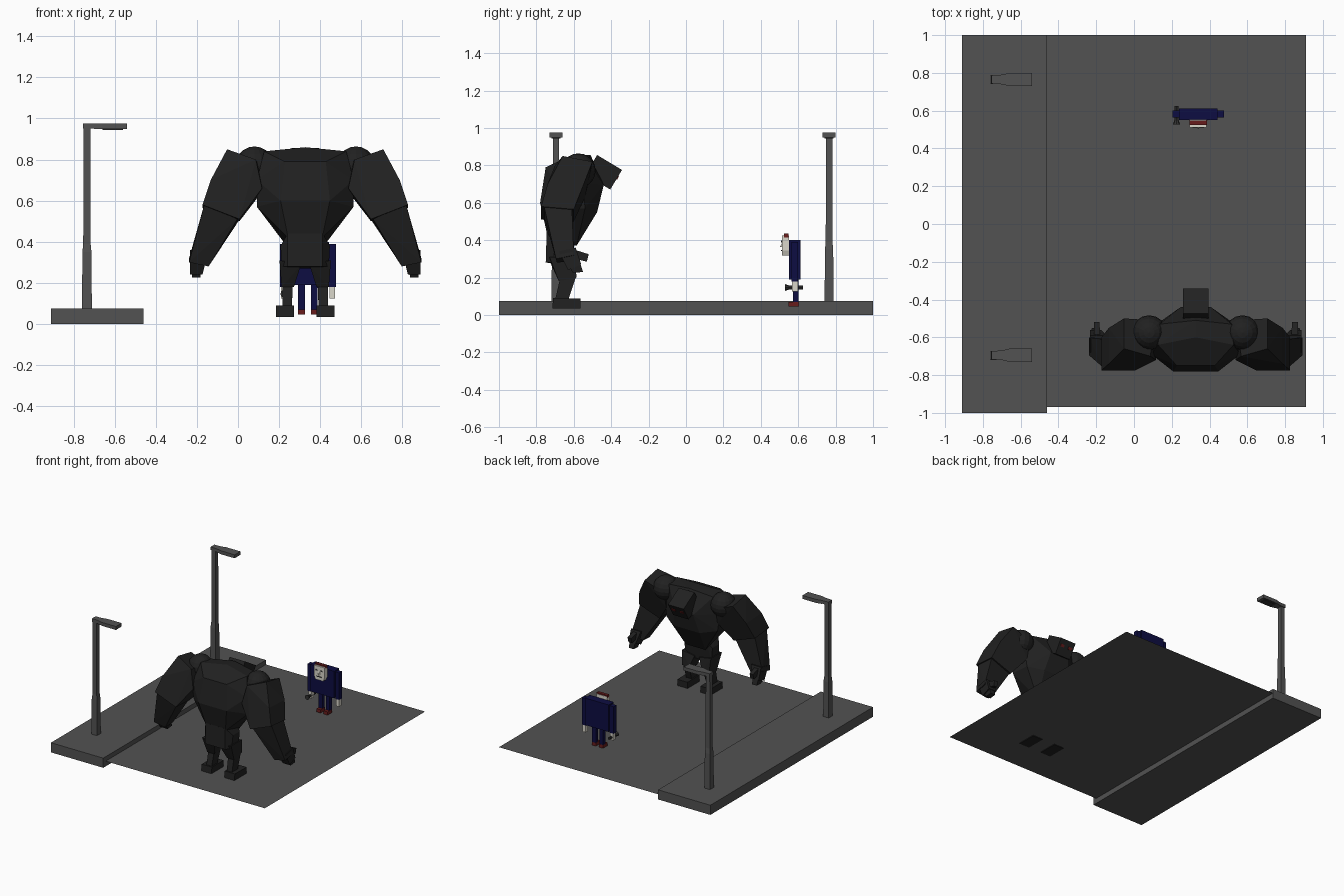
import bpy, bmesh, math
from mathutils import Vector, Matrix

if "Cube" in bpy.data.objects:
    bpy.data.objects.remove(bpy.data.objects["Cube"])


def material(name, r, g, b):
    m = bpy.data.materials.new(name)
    m.diffuse_color = (r, g, b, 1)
    m.use_nodes = True
    m.node_tree.nodes["Principled BSDF"].inputs["Base Color"].default_value = m.diffuse_color
    return m


GREY = material("concrete grey", .085, .085, .085)
STONE = material("near black", .015, .015, .015)
NAVY = material("navy cloth", .004, .004, .055)
RED = material("dark red", .14, .012, .012)
PALE = material("off white", .70, .68, .60)
LENS = material("dark glass", .03, .03, .03)


def finish(name, bm, mat):
    bmesh.ops.recalc_face_normals(bm, faces=bm.faces[:])
    me = bpy.data.meshes.new(name)
    bm.to_mesh(me)
    bm.free()
    me.materials.append(mat)
    ob = bpy.data.objects.new(name, me)
    bpy.context.collection.objects.link(ob)
    return ob


def hull(name, pts, mat):
    """Faceted convex block around a few corner points."""
    bm = bmesh.new()
    vs = [bm.verts.new(p) for p in pts]
    r = bmesh.ops.convex_hull(bm, input=vs)
    loose = [v for v in bm.verts if not v.link_faces]
    bmesh.ops.delete(bm, geom=loose, context='VERTS')
    bmesh.ops.dissolve_limit(bm, angle_limit=math.radians(3),
                             verts=bm.verts[:], edges=bm.edges[:])
    return finish(name, bm, mat)


def box(name, x0, x1, y0, y1, z0, z1, mat):
    return hull(name, [(x, y, z) for x in (x0, x1) for y in (y0, y1) for z in (z0, z1)], mat)


def tilted_box(name, centre, size, pitch, mat):
    bm = bmesh.new()
    m = (Matrix.Translation(centre) @ Matrix.Rotation(math.radians(pitch), 4, 'X')
         @ Matrix.Diagonal((*size, 1)))
    bmesh.ops.create_cube(bm, size=1, matrix=m)
    return finish(name, bm, mat)


# Pavement slab and road sheet
box("pavement", -.91, -.46, -1, 1, 0, .075, GREY)
bm = bmesh.new()
bm.faces.new([bm.verts.new(p) for p in
              ((-.46, -.97, .04), (.91, -.97, .04), (.91, 1, .04), (-.46, 1, .04))])
finish("road", bm, GREY)


# Street lamps
def square(cx, cy, z, h):
    return [(cx + a * h, cy + b * h, z) for a in (-1, 1) for b in (-1, 1)]


for tag, y in (("front", -.695), ("back", .765)):
    x = -.735
    hull(tag + "_lamp_base", square(x, y, .07, .024) + square(x, y, .35, .022)
         + square(x, y, .39, .018), GREY)
    hull(tag + "_lamp_pole", square(x, y, .38, .018) + square(x, y, .96, .017), GREY)
    hull(tag + "_lamp_arm", [(px, y + s * w, z) for px, w in ((-.755, .022), (-.69, .026))
                             for s in (-1, 1) for z in (.95, .975)], GREY)
    hull(tag + "_lamp_head", [(px, y + s * w, z) for px, w in ((-.70, .025), (-.66, .035), (-.54, .035))
                              for s in (-1, 1) for z in (.948, .975)], GREY)
    box(tag + "_lamp_lens", -.66, -.56, y - .024, y + .024, .944, .949, LENS)

# Giant, built about its own centre line, looking towards +y
CX = .327


def both(pts):
    return [(CX + s * x, y, z) for x, y, z in pts for s in (-1, 1)]


hull("giant_torso", both([
    (0, -.60, .86), (0, -.51, .855), (.20, -.64, .84), (.19, -.53, .83),
    (.10, -.75, .79), (.235, -.69, .70), (.235, -.55, .70),
    (.12, -.78, .60), (.235, -.68, .57), (.22, -.54, .57),
    (.08, -.44, .695), (.11, -.475, .55), (.083, -.74, .42), (.083, -.585, .37)]), STONE)
hull("giant_pelvis", both([
    (.085, -.745, .44), (.085, -.59, .43), (.085, -.75, .28), (.07, -.61, .27),
    (.12, -.70, .38), (.12, -.62, .38), (.115, -.71, .28), (.115, -.62, .28)]), STONE)

# Giant head pitched forward and down
PITCH = -31
centre = Vector((CX, -.44, .763))
tilted_box("giant_head", centre, (.134, .155, .122), PITCH, STONE)
rot = Matrix.Rotation(math.radians(PITCH), 3, 'X')
for tag, s in (("left", -1), ("right", 1)):
    tilted_box(tag + "_giant_eye", centre + rot @ Vector((s * .035, .0785, .012)),
               (.032, .006, .02), PITCH, RED)

ARM = {
    "upper_arm": [(.38, -.66, .85), (.38, -.50, .82), (.24, -.70, .80), (.22, -.51, .76),
                  (.21, -.72, .66), (.22, -.54, .63), (.46, -.74, .70), (.46, -.55, .69),
                  (.50, -.775, .58), (.50, -.60, .565), (.32, -.775, .51), (.32, -.60, .50)],
    "forearm": [(.49, -.76, .585), (.49, -.61, .575), (.33, -.755, .51), (.325, -.615, .50),
                (.565, -.695, .30), (.565, -.60, .32), (.47, -.69, .28), (.465, -.60, .29)],
    "hand": [(.475, -.68, .34), (.56, -.68, .34), (.475, -.59, .36), (.56, -.59, .36),
             (.50, -.63, .24), (.56, -.63, .24), (.50, -.56, .27), (.56, -.56, .27)],
    "fingers": [(.505, -.63, .27), (.555, -.63, .27), (.505, -.57, .29), (.555, -.57, .29),
                (.51, -.605, .225), (.55, -.605, .225), (.51, -.55, .23), (.55, -.55, .23)],
    "thumb": [(.505, -.60, .35), (.54, -.60, .35), (.505, -.59, .30), (.54, -.59, .30),
              (.51, -.52, .325), (.54, -.52, .325), (.51, -.53, .285), (.54, -.53, .285)],
}
LEG = {
    "thigh": [(.02, -.73, .29), (.125, -.73, .31), (.02, -.60, .29), (.125, -.595, .31),
              (.055, -.68, .18), (.115, -.68, .18), (.055, -.585, .20), (.115, -.585, .20)],
    "shin": [(.06, -.67, .21), (.11, -.67, .21), (.06, -.59, .20), (.11, -.59, .20),
             (.065, -.70, .08), (.11, -.70, .08), (.065, -.63, .08), (.11, -.63, .08)],
    "foot": [(x, y, z) for x in (.055, .143) for y, z in
             ((-.715, .035), (-.71, .09), (-.565, .035), (-.565, .088))],
}
for tag, s in (("left", -1), ("right", 1)):
    for part, pts in {**ARM, **LEG}.items():
        hull(f"{tag}_giant_{part}", [(CX + s * x, y, z) for x, y, z in pts], STONE)
    bm = bmesh.new()
    bmesh.ops.create_uvsphere(bm, u_segments=16, v_segments=10, radius=.092,
                              matrix=Matrix.Translation((CX + s * .247, -.575, .772)))
    finish(tag + "_giant_shoulder", bm, STONE)

# Small man in a suit, facing the giant (-y)
MX = .34
box("man_torso", MX - .103, MX + .103, .55, .612, .19, .40, NAVY)
hull("man_head", [(MX + s * w, y, z) for s in (-1, 1) for y in (.512, .552)
                  for w, z in ((.045, .425), (.045, .345), (.034, .318))], PALE)
box("man_hair", MX - .046, MX + .046, .525, .548, .415, .435, RED)
hull("man_nose", [(MX - .006, .513, .385), (MX + .006, .513, .385), (MX - .01, .513, .362),
                  (MX + .01, .513, .362), (MX, .502, .364)], PALE)
box("man_mouth", MX - .02, MX + .02, .509, .513, .342, .348, LENS)
for tag, s in (("left", -1), ("right", 1)):
    ex, lx, ax = MX + s * .022, MX + s * .031, MX + s * .119
    box(tag + "_man_eye", ex - .009, ex + .009, .509, .513, .388, .397, LENS)
    box(tag + "_man_leg", lx - .016, lx + .016, .573, .602, .065, .20, NAVY)
    box(tag + "_man_shoe", lx - .017, lx + .017, .548, .603, .045, .07, RED)
    box(tag + "_man_sleeve", ax - .017, ax + .017, .565, .60, .18, .39, NAVY)
    box(tag + "_man_hand", ax - .013, ax + .013, .568, .598, .125, .182, PALE)

# Torch held in one hand: thin barrel and flared front
for name, y0, y1, r0, r1 in (("torch_barrel", .55, .625, .010, .010),
                             ("torch_flare", .528, .555, .019, .010)):
    bm = bmesh.new()
    m = Matrix.Translation((MX - .115, (y0 + y1) / 2, .147)) @ Matrix.Rotation(math.pi / 2, 4, 'X')
    bmesh.ops.create_cone(bm, cap_ends=True, segments=8, radius1=r1, radius2=r0,
                          depth=y1 - y0, matrix=m)
    finish(name, bm, LENS)
